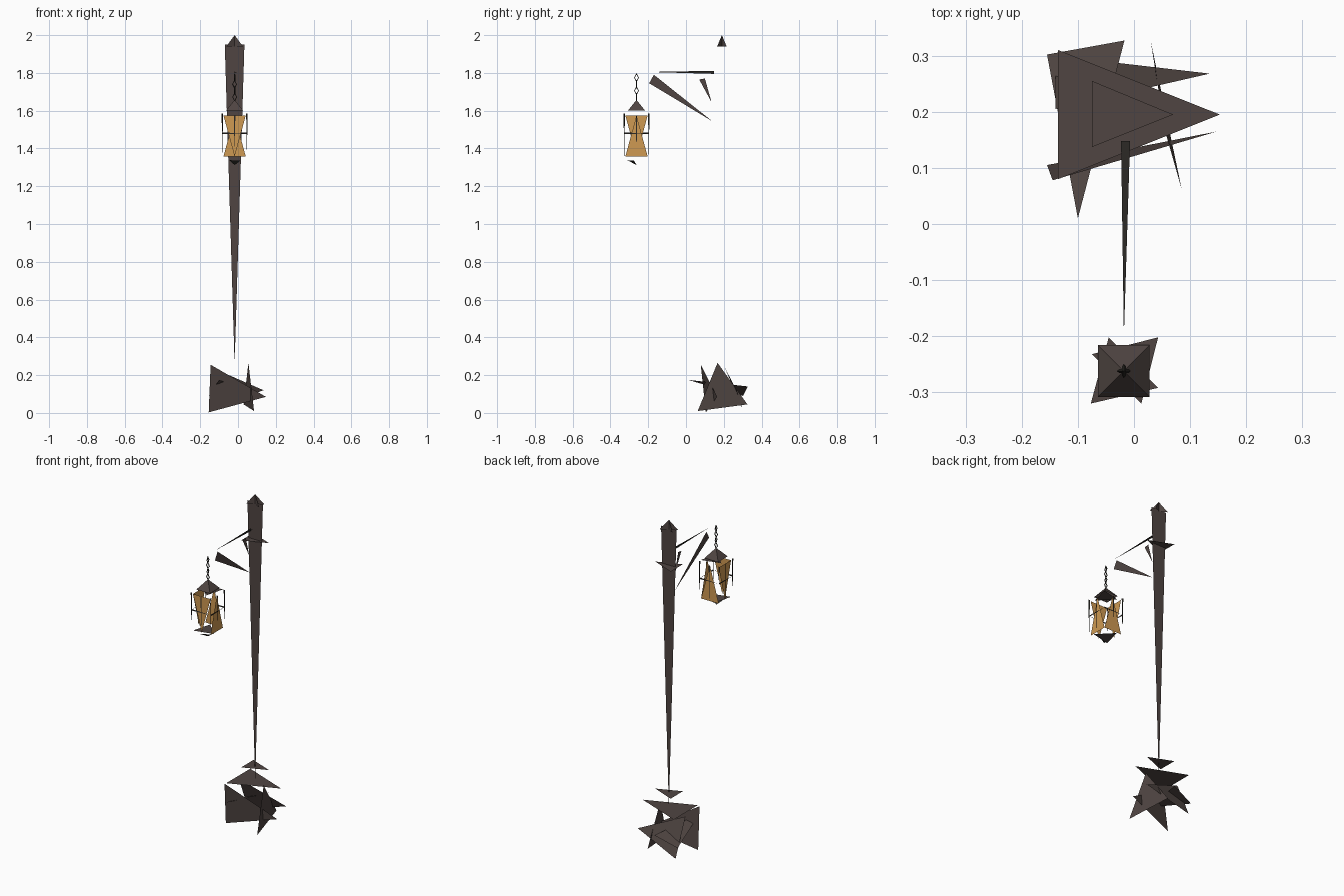
import bpy, math
from mathutils import Vector

if "Cube" in bpy.data.objects:
    bpy.data.objects.remove(bpy.data.objects["Cube"])


def material(name, rgb):
    m = bpy.data.materials.new(name)
    m.diffuse_color = (*rgb, 1)
    m.use_nodes = True
    m.node_tree.nodes["Principled BSDF"].inputs["Base Color"].default_value = m.diffuse_color
    return m


BROWN = material("weathered_brown", (0.08, 0.06, 0.055))
IRON = material("dark_iron", (0.025, 0.023, 0.019))
GLASS = material("amber_glass", (0.62, 0.32, 0.085))


def shards(name, tris, mat):
    """One object made of loose flat triangles."""
    verts = [v for t in tris for v in t]
    faces = [(i, i + 1, i + 2) for i in range(0, len(verts), 3)]
    me = bpy.data.meshes.new(name)
    me.from_pydata(verts, [], faces)
    me.materials.append(mat)
    ob = bpy.data.objects.new(name, me)
    bpy.context.collection.objects.link(ob)
    return ob


def spike(a, b, w, side):
    """Sliver triangle, w wide at a and pointed at b."""
    a, b, s = Vector(a), Vector(b), Vector(side).normalized() * w / 2
    return (a - s, a + s, b)


CX, PY, LY = -0.018, 0.19, -0.262     # shared x, post y, lantern y

# post: one long tapering sheet, with its pointed cap
shards("post", [((-0.07, PY, 1.95), (0.034, PY, 1.95), (CX, PY, 0.26))], BROWN)
shards("post_cap", [
    ((-0.062, PY - 0.025, 1.94), (0.026, PY + 0.025, 1.94), (CX, PY, 2.0)),
    ((-0.062, PY + 0.025, 1.94), (0.026, PY - 0.025, 1.94), (CX, PY, 2.0))], BROWN)


# flat collars around the post
def collar(name, z):
    shards(name, [((0.07, 0.195, z), (-0.075, 0.255, z), (-0.075, 0.137, z))], BROWN)


collar("upper_collar", 1.725)
collar("lower_collar", 0.35)

# base stones
shards("base_top", [((-0.135, 0.31, 0.26), (-0.135, 0.08, 0.26), (0.153, 0.195, 0.26))], BROWN)
shards("base_right", [((0.055, 0.167, 0.265), (0.085, 0.062, 0.01), (0.03, 0.325, 0.045))], BROWN)
shards("base_front", [((-0.145, 0.078, 0.255), (-0.155, 0.105, 0.003), (0.148, 0.165, 0.085))], BROWN)
shards("base_middle", [((-0.1, 0.01, 0.175), (-0.155, 0.302, 0.09), (-0.017, 0.327, 0.14))], BROWN)
shards("base_back", [((0.135, 0.268, 0.12), (-0.14, 0.205, 0.24), (-0.14, 0.3, 0.02))], BROWN)

# bracket arm, brace and small gusset
arm_end, arm_tip = (-0.015, 0.148, 1.803), (CX, -0.2, 1.805)
shards("bracket_arm", [spike(arm_end, arm_tip, 0.016, (1, 0, 0)),
                       spike(arm_end, arm_tip, 0.016, (0, 0, 1))], IRON)
shards("bracket_brace", [((CX, -0.195, 1.745), (CX, -0.17, 1.79), (CX, 0.138, 1.545))], BROWN)
shards("bracket_gusset", [((CX, 0.07, 1.765), (CX, 0.1, 1.77), (CX, 0.135, 1.645))], BROWN)

# chain of alternating diamond links
for i in range(4):
    bpy.ops.mesh.primitive_torus_add(
        major_segments=4, minor_segments=3, major_radius=0.014, minor_radius=0.004,
        location=(CX, LY, 1.672 + i * 0.034),
        rotation=(math.pi / 2, 0, (i % 2) * math.pi / 2))
    link = bpy.context.object
    link.name = f"chain_link_{i + 1}"
    link.scale = (0.7, 1.4, 1)
    link.data.materials.append(IRON)

# lantern roof: small pyramid over a flat plate
R = 0.046
ring = [(CX + sx * R, LY + sy * R, 1.6) for sx, sy in ((-1, -1), (1, -1), (1, 1), (-1, 1))]
shards("lantern_roof", [(ring[i], ring[(i + 1) % 4], (CX, LY, 1.657)) for i in range(4)], BROWN)
shards("lantern_top_plate", [((0.043, -0.202, 1.59), (-0.075, -0.232, 1.59), (0.013, -0.32, 1.59))], BROWN)
shards("lantern_floor", [((-0.077, -0.32, 1.353), (-0.045, -0.202, 1.353), (0.043, -0.292, 1.353))], BROWN)
shards("lantern_bottom_tip", [((-0.045, -0.31, 1.338), (0.012, -0.275, 1.335), (CX, LY, 1.312))], IRON)

# lantern sides: a glass triangle and crossed bars on each, a corner bar between
W, ZT, ZB, ZM = 0.059, 1.575, 1.357, 1.48
panes, bars, corners = [], [], []
for i in range(4):
    a = i * math.pi / 2                      # 0 = front, then right, back, left
    out = Vector((math.sin(a), -math.cos(a), 0))
    side = Vector((math.cos(a), math.sin(a), 0))
    mid = Vector((CX, LY, 0)) + out * W
    wide, tip = (ZT, ZB) if i in (0, 3) else (ZB, ZT)
    up = Vector((0, 0, 1))
    panes.append((mid - side * W + up * wide, mid + side * W + up * wide, mid + up * tip))
    m = mid + out * 0.006
    bars.append(spike(m + up * ZT, m + up * 1.37, 0.008, side))
    bars.append(spike(m - side * 0.065 + up * ZM, m + side * 0.065 + up * ZM, 0.009, up))
    c = m + side * (W + 0.006)
    corners.append(spike(c + up * 1.585, c + up * 1.355, 0.009, side + out * 0.6))
shards("lantern_glass", panes, GLASS)
shards("lantern_pane_bars", bars, IRON)
shards("lantern_corner_bars", corners, IRON)
